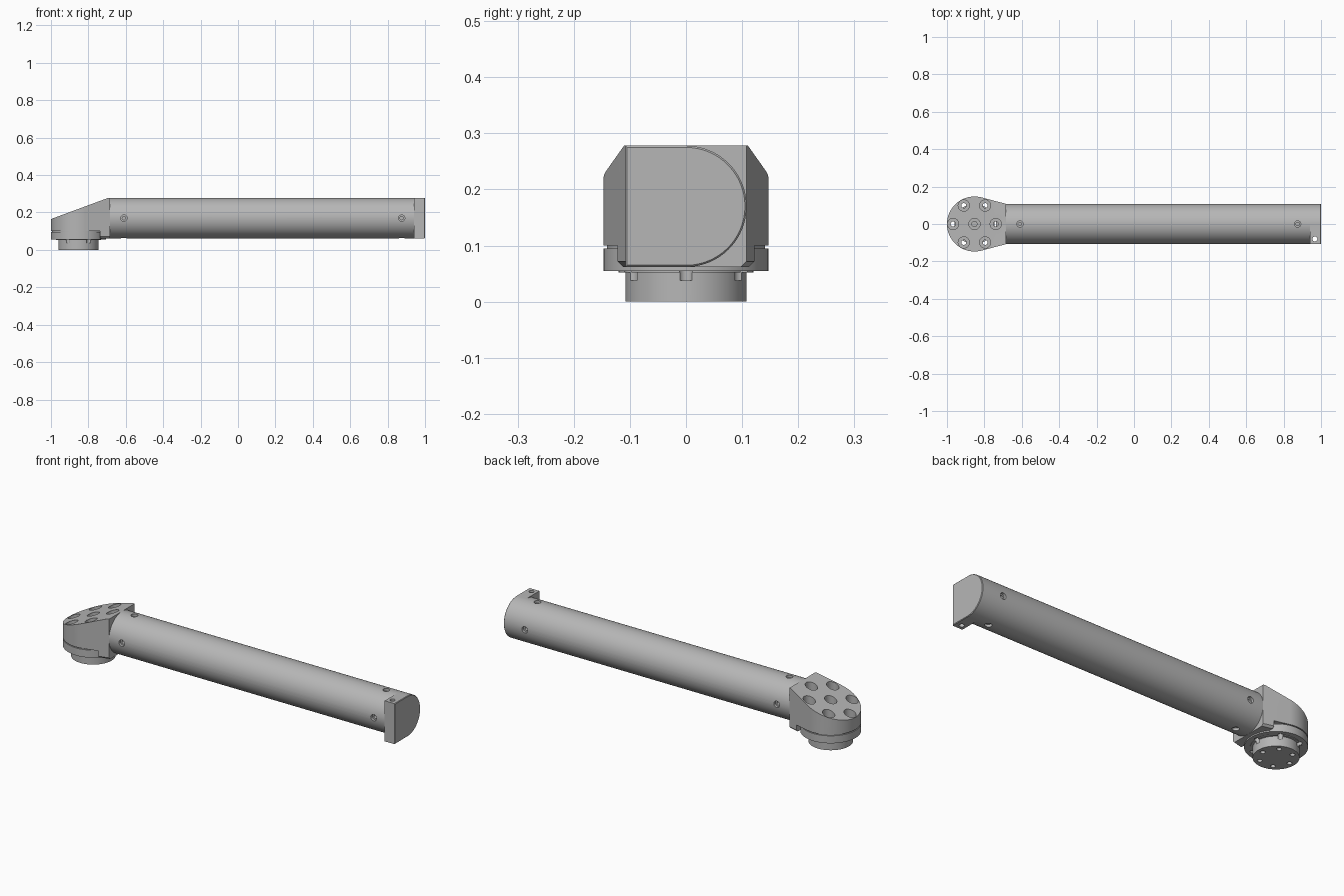
import bpy, bmesh, math
from mathutils import Vector, Matrix

if "Cube" in bpy.data.objects:
    bpy.data.objects.remove(bpy.data.objects["Cube"], do_unlink=True)

grey = bpy.data.materials.new("satin_grey")
grey.use_nodes = True
GREY = (0.47, 0.47, 0.47, 1)
grey.diffuse_color = GREY
grey.node_tree.nodes["Principled BSDF"].inputs["Base Color"].default_value = GREY

AXIS_Z, TUBE_R = 0.17, 0.108      # tube
HUB_X, HUB_R = -0.853, 0.147      # joint head
TOP = AXIS_Z + TUBE_R
BOTTOM = AXIS_Z - TUBE_R
HEAD_END = -0.685


def finish(name, bm):
    bmesh.ops.recalc_face_normals(bm, faces=bm.faces)
    mesh = bpy.data.meshes.new(name)
    bm.to_mesh(mesh)
    bm.free()
    mesh.materials.append(grey)
    obj = bpy.data.objects.new(name, mesh)
    bpy.context.collection.objects.link(obj)
    return obj


def add_rod(bm, start, end, radius, sides=32):
    """Closed cylinder between two points."""
    a, b = Vector(start), Vector(end)
    turn = Vector((0, 0, 1)).rotation_difference(b - a).to_matrix().to_4x4()
    bmesh.ops.create_cone(bm, cap_ends=True, segments=sides, radius1=radius, radius2=radius,
                          depth=(b - a).length, matrix=Matrix.Translation((a + b) / 2) @ turn)


def rod(name, start, end, radius, sides=96):
    bm = bmesh.new()
    add_rod(bm, start, end, radius, sides)
    return finish(name, bm)


def prism(points, direction):
    """Extrude a planar outline along a vector."""
    bm = bmesh.new()
    face = bm.faces.new([bm.verts.new(p) for p in points])
    new = bmesh.ops.extrude_face_region(bm, geom=[face], use_keep_orig=True)["geom"]
    bmesh.ops.translate(bm, vec=direction, verts=[v for v in new if isinstance(v, bmesh.types.BMVert)])
    return bm


def cut(obj, rods):
    """Drill a list of (start, end, radius) holes."""
    for group in rods:
        bm = bmesh.new()
        for r in group:
            add_rod(bm, *r)
        tool = finish("drill", bm)
        tool.hide_render = True
        mod = obj.modifiers.new("holes", "BOOLEAN")
        mod.operation, mod.solver, mod.object = "DIFFERENCE", "EXACT", tool
        bpy.context.view_layer.objects.active = obj
        bpy.ops.object.modifier_apply(modifier=mod.name)
        bpy.data.objects.remove(tool, do_unlink=True)


def arc(cx, cy, r, a0, a1, steps):
    return [(cx + r * math.cos(a0 + (a1 - a0) * i / steps),
             cy + r * math.sin(a0 + (a1 - a0) * i / steps)) for i in range(steps + 1)]


# Main tube with four screw holes near each end
tube = rod("tube", (HEAD_END - 0.01, 0, AXIS_Z), (0.945, 0, AXIS_Z), TUBE_R)
bores, pilots = [], []
for x in (-0.61, 0.875):
    for dy, dz in ((1, 0), (-1, 0), (0, 1), (0, -1)):
        def at(r):
            return (x, dy * r, AXIS_Z + dz * r)
        bores.append((at(0.094), at(0.13), 0.017))
        pilots.append((at(0.06), at(0.12), 0.009))
cut(tube, [bores, pilots])

# End cap: round on one side, square on the other
outline = arc(0, AXIS_Z, TUBE_R, -math.pi / 2, math.pi / 2, 48)
outline += [(-TUBE_R, TOP), (-TUBE_R, BOTTOM)]
bm = prism([(0.94, y, z) for y, z in outline], (0.06, 0, 0))
rim = [e for e in bm.edges if all(v.co.x > 0.99 for v in e.verts)]
bmesh.ops.bevel(bm, geom=rim, offset=0.003, segments=1, affect="EDGES")
end_cap = finish("end_cap", bm)
cut(end_cap, [[((0.967, -0.08, 0), (0.967, -0.08, 0.4), 0.013)]])

# Joint head: rounded plan tapering into the tube, top sliced by a slope
corner = Vector((HEAD_END - HUB_X, TUBE_R))
tangent = math.atan2(corner.y, corner.x) + math.acos(HUB_R / corner.length)
plan = arc(HUB_X, 0, HUB_R, tangent, 2 * math.pi - tangent, 64)
plan += [(HEAD_END, -TUBE_R), (HEAD_END, TUBE_R)]
bm = prism([(x, y, 0.1) for x, y in plan], (0, 0, TOP - 0.1))
bmesh.ops.bisect_plane(bm, geom=bm.verts[:] + bm.edges[:] + bm.faces[:], plane_co=(-1, 0, 0.165),
                       plane_no=(-0.37, 0, 1), clear_outer=True)
bmesh.ops.holes_fill(bm, edges=[e for e in bm.edges if e.is_boundary])
head = finish("joint_head", bm)

# Heel of the head, under the tube end
heel = [(-0.738, 0.122), (-0.738, -0.122), (HEAD_END, -TUBE_R), (HEAD_END, TUBE_R)]
bm = prism([(x, y, BOTTOM) for x, y in heel], (0, 0, 0.101 - BOTTOM))
low = [e for e in bm.edges if all(v.co.z < 0.07 for v in e.verts)
       and e.verts[0].co.y * e.verts[1].co.y > 0]
bmesh.ops.bevel(bm, geom=low, offset=0.01, segments=1, affect="EDGES")
finish("head_heel", bm)


# Stacked round parts under the head
def disc(name, z0, z1, radius):
    return rod(name, (HUB_X, 0, z0), (HUB_X, 0, z1), radius)


neck = disc("groove_neck", 0.094, 0.101, HUB_R - 0.006)
flange = disc("flange", 0.055, 0.095, HUB_R)
lip = disc("flange_lip", 0.052, 0.056, 0.12)
boss = disc("output_boss", 0, 0.053, TUBE_R)

# Six bolt holes through the stack, plus a blind one in the centre
ring = [(HUB_X + 0.114 * math.cos(k * math.pi / 3), 0.114 * math.sin(k * math.pi / 3)) for k in range(6)]
wide = [((x, y, 0.125), (x, y, 0.4), 0.03) for x, y in ring + [(HUB_X, 0)]]
through = [((x, y, 0.038), (x, y, 0.4), 0.013) for x, y in ring]
blind = [((HUB_X, 0, 0.105), (HUB_X, 0, 0.4), 0.014)]
cut(head, [wide, through + blind])
for part in (neck, flange, lip, boss):
    cut(part, [through])

# Screw holes in the underside of the boss
under = [(HUB_X + 0.08 * math.cos(k * math.pi / 3), 0.08 * math.sin(k * math.pi / 3)) for k in range(6)]
cut(boss, [[((x, y, -0.02), (x, y, 0.03), 0.012) for x, y in under]])

# Smooth round walls, crisp edges
bpy.ops.object.select_all(action="DESELECT")
for obj in bpy.data.objects:
    if obj.type == "MESH" and grey.name in obj.data.materials:
        obj.select_set(True)
        bpy.context.view_layer.objects.active = obj
bpy.ops.object.shade_smooth_by_angle(angle=math.radians(30))
